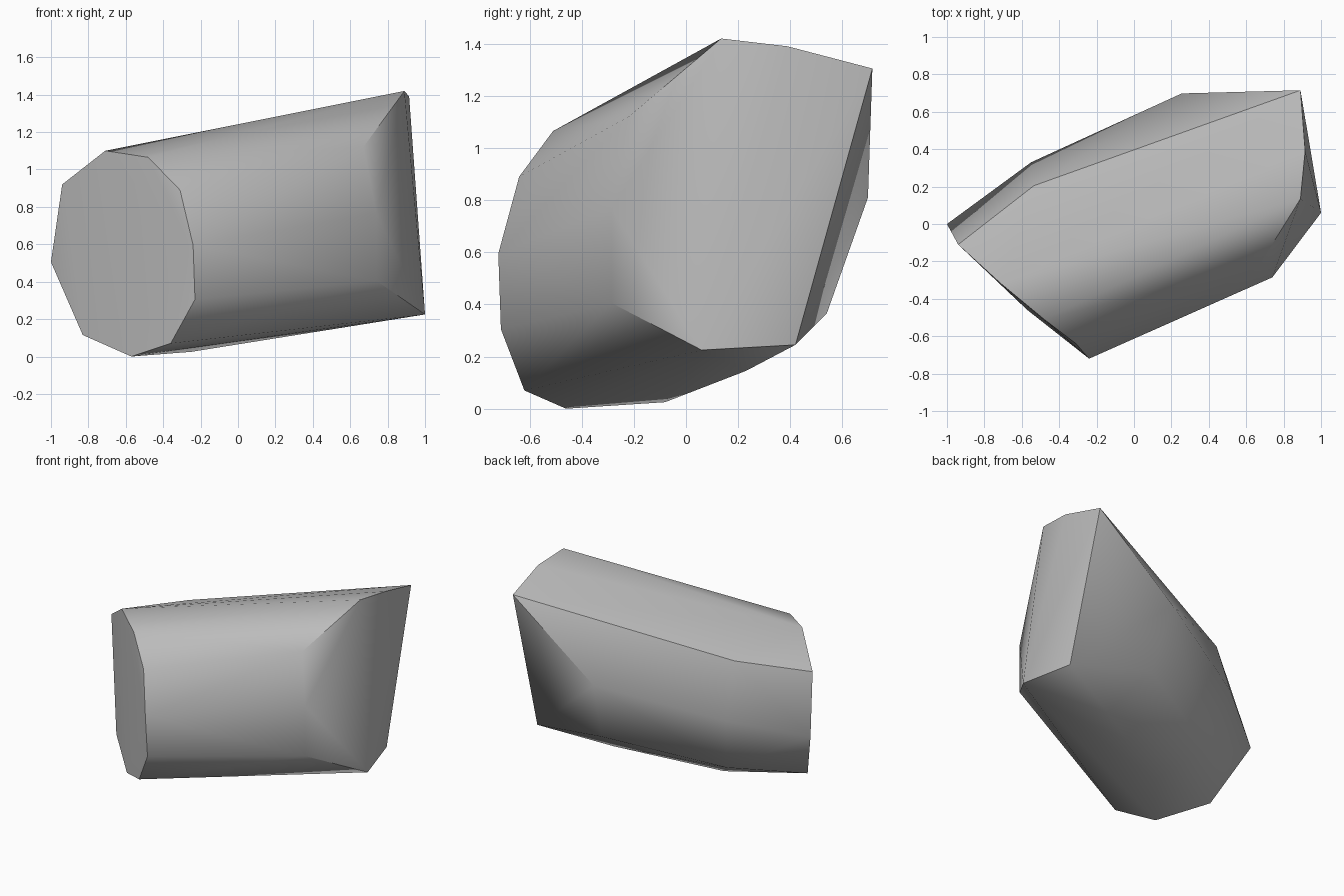
import bpy
import bmesh
import math

cube = bpy.data.objects.get("Cube")
if cube:
    bpy.data.objects.remove(cube, do_unlink=True)

# Blunt end of the boulder, running round its rim
blunt_end = [
    (-0.71, -0.32, 1.10), (-0.48, -0.51, 1.065), (-0.31, -0.64, 0.89),
    (-0.24, -0.72, 0.595), (-0.23, -0.71, 0.305), (-0.36, -0.62, 0.07),
    (-0.57, -0.46, 0.0), (-0.83, -0.21, 0.115), (-1.0, 0.0, 0.505),
    (-0.94, -0.11, 0.92),
]

# Broken corners of the tall end
tall_end = [
    (0.89, 0.135, 1.42), (0.67, -0.22, 1.12), (0.74, -0.285, 0.765),
    (0.74, -0.285, 0.405), (1.0, 0.06, 0.225), (0.90, 0.42, 0.245),
    (0.89, 0.715, 1.305), (0.915, 0.39, 1.39),
]

# Corners along the back and underside
back_and_base = [
    (-0.535, 0.205, 1.01), (-0.55, 0.33, 0.625), (0.255, 0.698, 0.81),
    (0.30, 0.54, 0.365), (0.42, 0.23, 0.145), (-0.25, -0.08, 0.025),
    (-0.46, 0.19, 0.21),
]

# Wrap the corners in one faceted stone
bm = bmesh.new()
for corner in blunt_end + tall_end + back_and_base:
    bm.verts.new(corner)
hull = bmesh.ops.convex_hull(bm, input=bm.verts[:])
loose = [v for v in bm.verts if not v.link_faces]
bmesh.ops.delete(bm, geom=loose, context="VERTS")
bmesh.ops.dissolve_limit(bm, angle_limit=math.radians(2),
                         verts=bm.verts[:], edges=bm.edges[:])
bmesh.ops.recalc_face_normals(bm, faces=bm.faces[:])
mesh = bpy.data.meshes.new("boulder")
bm.to_mesh(mesh)
bm.free()

boulder = bpy.data.objects.new("boulder", mesh)
bpy.context.collection.objects.link(boulder)

# Plain grey stone
stone = bpy.data.materials.new("grey_stone")
stone.use_nodes = True
grey = (0.5, 0.5, 0.5, 1.0)
stone.diffuse_color = grey
shader = stone.node_tree.nodes["Principled BSDF"]
shader.inputs["Base Color"].default_value = grey
shader.inputs["Roughness"].default_value = 0.9
mesh.materials.append(stone)

# Soft facets with the strong ridges kept crisp
bpy.ops.object.select_all(action="DESELECT")
boulder.select_set(True)
bpy.context.view_layer.objects.active = boulder
bpy.ops.object.shade_smooth_by_angle(angle=math.radians(40))
